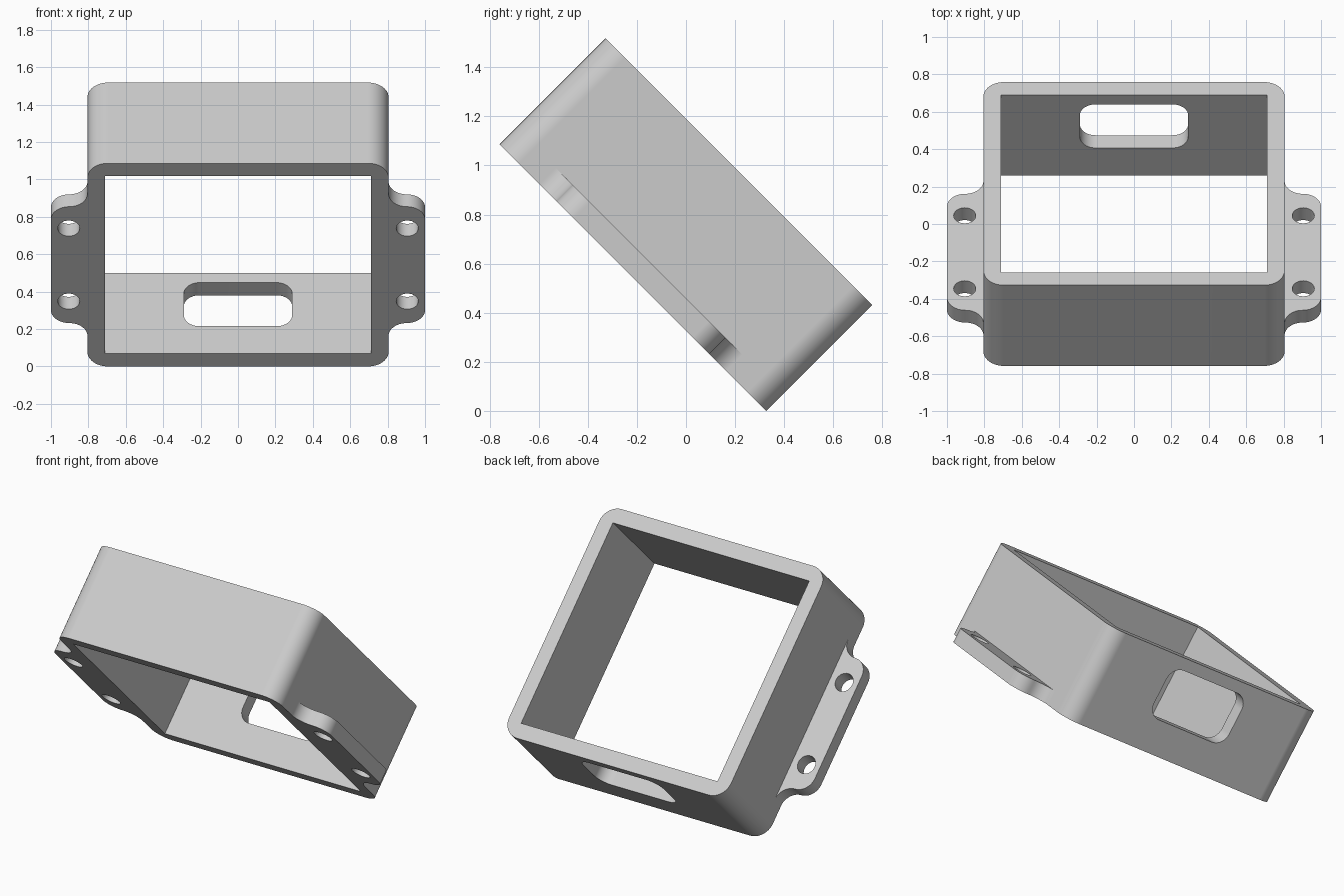
import bpy
import bmesh
from math import cos, sin, pi, radians
from mathutils import Matrix, Vector

default = bpy.data.objects.get("Cube")
if default:
    bpy.data.objects.remove(default, do_unlink=True)

# Overall sizes, measured in the frame's own untilted axes
HALF_X, HALF_Y, DEPTH = 0.805, 0.768, 0.61
INNER_X, INNER_Y = 0.712, 0.672
EAR_X, EAR_Y, EAR_THICK = 1.0, 0.44, 0.093
HOLE_X, HOLE_Y, HOLE_R = 0.905, 0.276, 0.059
SEGMENTS = 12

grey = bpy.data.materials.new("light grey plastic")
grey.use_nodes = True
colour = (0.6, 0.6, 0.6, 1)
grey.diffuse_color = colour
grey.node_tree.nodes["Principled BSDF"].inputs["Base Color"].default_value = colour


def arc(cx, cy, r, start, end, steps=SEGMENTS):
    """Points along an arc, angles in degrees."""
    angles = [radians(start + (end - start) * i / steps) for i in range(steps + 1)]
    return [(cx + r * cos(a), cy + r * sin(a)) for a in angles]


def rounded_rect(hx, hy, r):
    points = []
    for quarter, (sx, sy) in enumerate([(1, 1), (-1, 1), (-1, -1), (1, -1)]):
        points += arc(sx * (hx - r), sy * (hy - r), r, quarter * 90, quarter * 90 + 90)
    return points


def rect(hx, hy):
    return [(hx, hy), (-hx, hy), (-hx, -hy), (hx, -hy)]


def extrude(name, points, low, high, matrix=Matrix()):
    """Prism from an outline, between two heights."""
    bm = bmesh.new()
    face = bm.faces.new([bm.verts.new((x, y, low)) for x, y in points])
    result = bmesh.ops.extrude_face_region(bm, geom=[face])
    top = [v for v in result["geom"] if isinstance(v, bmesh.types.BMVert)]
    bmesh.ops.translate(bm, verts=top, vec=Vector((0, 0, high - low)))
    bmesh.ops.transform(bm, matrix=matrix, verts=bm.verts)
    bmesh.ops.recalc_face_normals(bm, faces=bm.faces)
    mesh = bpy.data.meshes.new(name)
    bm.to_mesh(mesh)
    bm.free()
    mesh.materials.append(grey)
    obj = bpy.data.objects.new(name, mesh)
    bpy.context.collection.objects.link(obj)
    return obj


def combine(target, other, operation):
    mod = target.modifiers.new(operation.lower(), "BOOLEAN")
    mod.object, mod.operation, mod.solver = other, operation, "EXACT"
    bpy.context.view_layer.objects.active = target
    bpy.ops.object.modifier_apply(modifier=mod.name)
    bpy.data.objects.remove(other, do_unlink=True)


# Box-shaped outer wall with rounded corners
base = -DEPTH / 2
frame = extrude("mounting_frame", rounded_rect(HALF_X, HALF_Y, 0.11), base, -base)

# Mounting ears: an S-curve leaves the wall and rounds over to the outer edge
r = (EAR_X - HALF_X) / 2
half = [(HALF_X - 0.05, EAR_Y + r)]
half += arc(HALF_X + r, EAR_Y + r, r, 180, 270)
half += arc(EAR_X - r, EAR_Y - r, r, 90, 0)[1:]
ear_outline = half + [(x, -y) for x, y in reversed(half)]
for side in (1, -1):
    outline = [(side * x, y) for x, y in ear_outline]
    ear = extrude("mounting_ear", outline, base, base + EAR_THICK)
    combine(frame, ear, "UNION")

# Square-cornered opening through the whole depth
combine(frame, extrude("opening_cutter", rect(INNER_X, INNER_Y), -1, 1), "DIFFERENCE")

# Screw holes, two in each ear
for sx in (1, -1):
    for sy in (1, -1):
        circle = arc(sx * HOLE_X, sy * HOLE_Y, HOLE_R, 0, 360, 32)[:-1]
        cutter = extrude("screw_hole_cutter", circle, base - 0.1, base + 0.2)
        combine(frame, cutter, "DIFFERENCE")

# Rounded cable slot through the lower back wall
slot_place = Matrix.Translation((0, 0, base + 0.373)) @ Matrix.Rotation(pi / 2, 4, "X")
slot = extrude("cable_slot_cutter", rounded_rect(0.29, 0.165, 0.085), -1, -0.5, slot_place)
combine(frame, slot, "DIFFERENCE")

# Tilt the frame, rest its edge on the ground, and shade the curves
tilt = radians(45)
frame.rotation_euler.x = -tilt
frame.location.z = (HALF_Y + DEPTH / 2) * sin(tilt)
bpy.ops.object.select_all(action="DESELECT")
frame.select_set(True)
bpy.context.view_layer.objects.active = frame
bpy.ops.object.shade_smooth_by_angle(angle=radians(30))
frame.modifiers.new("even_shading", "WEIGHTED_NORMAL").keep_sharp = True
